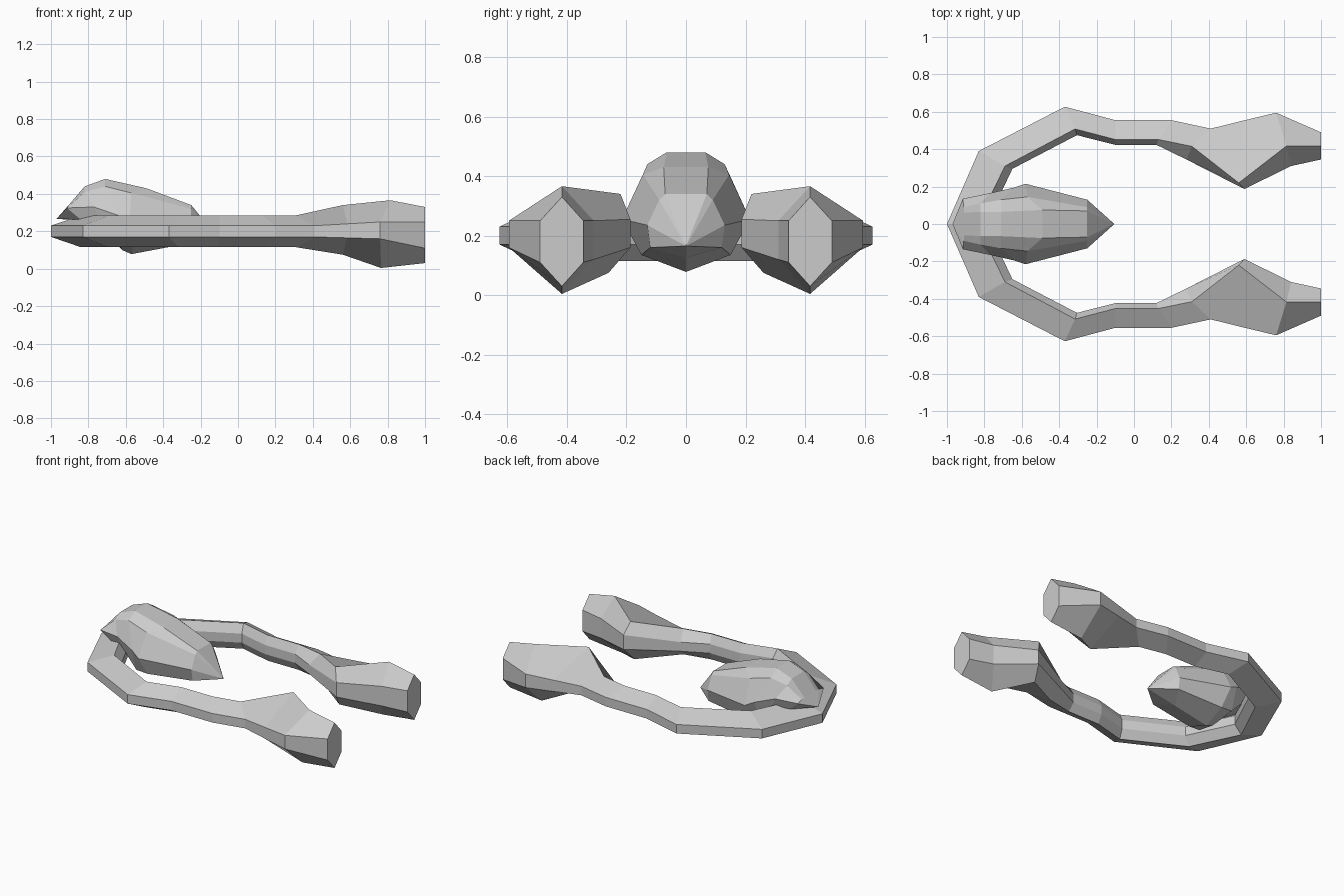
import bpy, bmesh

if "Cube" in bpy.data.objects:
    bpy.data.objects.remove(bpy.data.objects["Cube"])


def make_object(name, bm):
    bmesh.ops.recalc_face_normals(bm, faces=bm.faces[:])
    mesh = bpy.data.meshes.new(name)
    bm.to_mesh(mesh)
    bm.free()
    obj = bpy.data.objects.new(name, mesh)
    bpy.context.collection.objects.link(obj)
    return obj


def loft(bm, sections):
    """Bridge closed rings of points in order and return the vertex rings."""
    rings = [[bm.verts.new(p) for p in s] for s in sections]
    for a, b in zip(rings, rings[1:]):
        n = len(a)
        for i in range(n):
            j = (i + 1) % n
            bm.faces.new((a[i], a[j], b[j], b[i]))
    return rings


def hexagon(top, outer, bottom, inner):
    """Six-sided section: ridge, outer wall, keel, inner wall (x, y, z high, z low)."""
    ox, oy, oh, ol = outer
    ix, iy, ih, il = inner
    return [top, (ox, oy, oh), (ox, oy, ol), bottom, (ix, iy, il), (ix, iy, ih)]


# U-shaped frame: constant-height hexagonal bar, (outer, ridge, inner) in plan
bar = [
    ((-1.0, 0), (-.84, 0), (-.79, 0)),
    ((-.83, .39), (-.69, .31), (-.65, .295)),
    ((-.37, .627), (-.315, .508), (-.305, .475)),
    ((-.10, .555), (-.10, .452), (-.10, .423)),
    ((.20, .555), (.13, .452), (.12, .423)),
    ((.41, .51), (.31, .415), (.28, .345)),
]
sections = [hexagon((*t, .285), (*o, .23, .17), (*t, .115), (*i, .23, .17))
            for o, t, i in bar]

# Swollen end of each arm
sections += [
    hexagon((.56, .22, .34), (.585, .553, .24, .165), (.56, .26, .075), (.59, .187, .255, .16)),
    hexagon((.815, .417, .366), (.76, .595, .25, .16), (.765, .417, .004), (.84, .31, .25, .12)),
    hexagon((1, .417, .33), (1, .49, .25, .11), (1, .417, .03), (1, .345, .25, .11)),
]
bm = bmesh.new()
bm.faces.new(loft(bm, sections)[-1])
frame = make_object("curved_frame", bm)
mirror = frame.modifiers.new("Mirror", 'MIRROR')
mirror.use_axis = (False, True, False)
mirror.use_clip = True

# Faceted pod: half sections from crown to keel, mirrored across y
pod = [
    [(-.91, .06, .335), (-.91, .09, .335), (-.915, .135, .325), (-.84, .12, .262), (-.82, 0, .255)],
    [(-.82, .065, .44), (-.82, .11, .41), (-.77, .165, .33), (-.72, .14, .22), (-.70, 0, .20)],
    [(-.71, .065, .48), (-.71, .13, .44), (-.64, .195, .285), (-.64, .15, .14), (-.62, 0, .10)],
    [(-.49, .075, .43), (-.57, .145, .405), (-.58, .215, .255), (-.56, .15, .135), (-.57, 0, .078)],
    [(-.25, .07, .34), (-.25, .09, .32), (-.25, .13, .235), (-.25, .12, .16), (-.32, 0, .125)],
]
bm = bmesh.new()
rings = loft(bm, [half + [(x, -y, z) for x, y, z in reversed(half[:-1])] for half in pod])
for ring, tip in ((rings[0], (-.97, 0, .267)), (rings[-1], (-.105, 0, .165))):
    apex = bm.verts.new(tip)
    for k, v in enumerate(ring):
        bm.faces.new((v, ring[(k + 1) % len(ring)], apex))
make_object("central_pod", bm)
